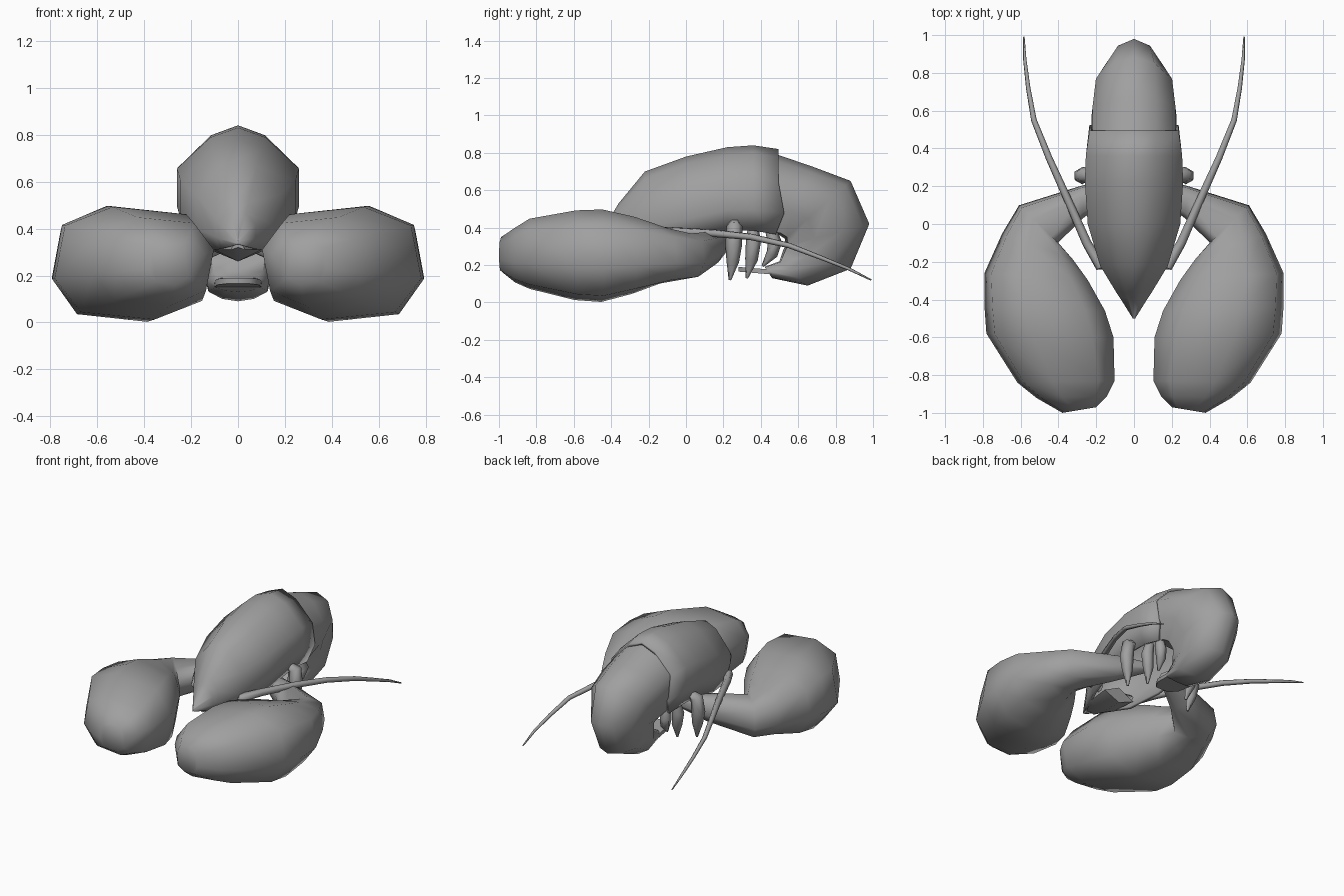
import bpy, bmesh, math
from mathutils import Vector

if "Cube" in bpy.data.objects:
    bpy.data.objects.remove(bpy.data.objects["Cube"])

# Dark grey shell
shell = bpy.data.materials.new("dark_shell")
shell.diffuse_color = (.35, .35, .35, 1)
shell.use_nodes = True
shell.node_tree.nodes["Principled BSDF"].inputs["Base Color"].default_value = shell.diffuse_color


def loft(name, rings, mirror=False, closed=True, angle=65):
    """Skin a list of equal-sized vertex rings; closed ones get end caps."""
    bm = bmesh.new()
    vs = [[bm.verts.new(p) for p in r] for r in rings]
    n = len(vs[0])
    for a, b in zip(vs, vs[1:]):
        for i in range(n if closed else n - 1):
            j = (i + 1) % n
            bm.faces.new((a[i], a[j], b[j], b[i]))
    if closed:
        bm.faces.new(vs[0])
        bm.faces.new(vs[-1])
    bmesh.ops.recalc_face_normals(bm, faces=bm.faces)
    me = bpy.data.meshes.new(name)
    bm.to_mesh(me)
    bm.free()
    me.materials.append(shell)
    ob = bpy.data.objects.new(name, me)
    bpy.context.collection.objects.link(ob)
    if mirror:
        ob.modifiers.new("mirror", 'MIRROR')
    bpy.ops.object.select_all(action='DESELECT')
    ob.select_set(True)
    bpy.context.view_layer.objects.active = ob
    bpy.ops.object.shade_smooth_by_angle(angle=math.radians(angle))
    return ob


def sp(v, e):
    return math.copysign(abs(v) ** e, v)


def tube(name, path, sides=6):
    """Mirrored tapering tube; path items are (x, y, z, radius)."""
    pts = [Vector(p[:3]) for p in path]
    rings = []
    for i, p in enumerate(path):
        d = (pts[min(i + 1, len(pts) - 1)] - pts[max(i - 1, 0)]).normalized()
        u = d.cross(Vector((1, 0, 0.3))).normalized()
        w = d.cross(u)
        rings.append([pts[i] + p[3] * (u * math.cos(t) + w * math.sin(t))
                      for t in (2 * math.pi * k / sides for k in range(sides))])
    return loft(name, rings, True)


# Carapace, an open shell: y, half width, top, bottom
rings = []
for y, w, top, bot in [(-.5, .006, .36, .33), (-.39, .075, .48, .31), (-.36, .095, .53, .305),
                       (-.22, .18, .70, .29), (0, .245, .78, .32), (.22, .26, .83, .37),
                       (.36, .255, .84, .37), (.495, .236, .82, .35)]:
    h = top - bot
    k = .03 if y > .45 else 0
    half = [(.45 * w, y, top - .09 * h), (w, y, top - .38 * h),
            (w, y + k, bot + .27 * h), (.87 * w, y - k / 2, bot + .03 * h)]
    rings.append([(-a, b, c) for a, b, c in reversed(half)] + [(0, y, top)] + half)
carapace = loft("carapace", rings, closed=False)
solid = carapace.modifiers.new("thickness", 'SOLIDIFY')
solid.thickness = .02
solid.offset = -1

# Mouth wedge under the beak
loft("mouth", [[(-w, y, .31), (0, y, lo), (w, y, .31), (0, y, .37)]
               for y, w, lo in [(-.44, .03, .32), (-.32, .10, .26), (-.15, .12, .26)]])

# Curled tail: outer y z, inner y z, half width
rings = []
for oy, oz, iy, iz, w in [(.46, .80, .44, .37, .226), (.68, .725, .50, .36, .226),
                          (.88, .65, .53, .34, .208), (.98, .42, .53, .30, .162),
                          (.88, .18, .52, .28, .15), (.65, .09, .50, .22, .13),
                          (.46, .13, .42, .19, .10)]:
    o, i = Vector((0, oy, oz)), Vector((0, iy, iz))
    half = [i.lerp(o, f) + Vector((w * s, 0, 0)) for f, s in
            [(.92, .52), (.68, .97), (.35, 1), (.03, .8)]]
    rings.append([o] + half + [i] + [Vector((-p.x, p.y, p.z)) for p in reversed(half)])
loft("tail", rings)

# Tail fan tucked under the body
loft("tail_fan", [[(-w, y, z), (w, y, z), (w, y, z + .025), (-w, y, z + .025)]
                  for y, w, z in [(.28, .05, .165), (.34, .09, .16), (.46, .10, .15)]])

# Claws with arms: inner xy, outer xy, low z, high z
rings = []
for ix, iy, ox, oy, lo, hi in [
        (.07, .17, .10, .25, .29, .36), (.27, .03, .29, .20, .20, .38),
        (.40, -.10, .61, .10, .12, .37), (.32, -.19, .70, -.05, .10, .40),
        (.24, -.30, .795, -.26, .045, .46), (.15, -.46, .795, -.44, 0, .5),
        (.105, -.60, .785, -.58, .01, .495), (.10, -.83, .62, -.84, .07, .45),
        (.14, -.91, .52, -.92, .105, .40), (.20, -.97, .38, -1, .16, .35)]:
    a, b = Vector((ix, iy, 0)), Vector((ox, oy, 0))
    ring = []
    for k in range(8):
        t = k * math.pi / 4 - .17
        c, s = sp(math.cos(t), .75), sp(math.sin(t), .75)
        p = a.lerp(b, .5 + c / 2)
        p.z = (lo + hi) / 2 + (hi - lo) / 2 * s
        ring.append(p)
    rings.append(ring)
loft("claws", rings, True)

# Antennae
tube("antennae", [(.10, -.22, .36, .03), (.18, -.22, .37, .03), (.25, -.10, .38, .025),
                  (.36, .15, .37, .021), (.45, .35, .35, .018), (.53, .55, .305, .015),
                  (.56, .72, .24, .012), (.578, .87, .18, .009), (.583, .99, .12, .004)])

# Walking legs
tube("front_legs", [(.22, .26, .42, .03), (.265, .26, .41, .042), (.275, .255, .31, .045),
                    (.265, .25, .22, .034), (.25, .235, .12, .007)])
tube("middle_legs", [(.17, .36, .40, .03), (.19, .36, .32, .04), (.175, .35, .23, .034),
                     (.16, .325, .13, .007)])
tube("rear_legs", [(.16, .45, .40, .03), (.175, .475, .32, .038), (.16, .46, .26, .032),
                   (.14, .41, .195, .007)])
